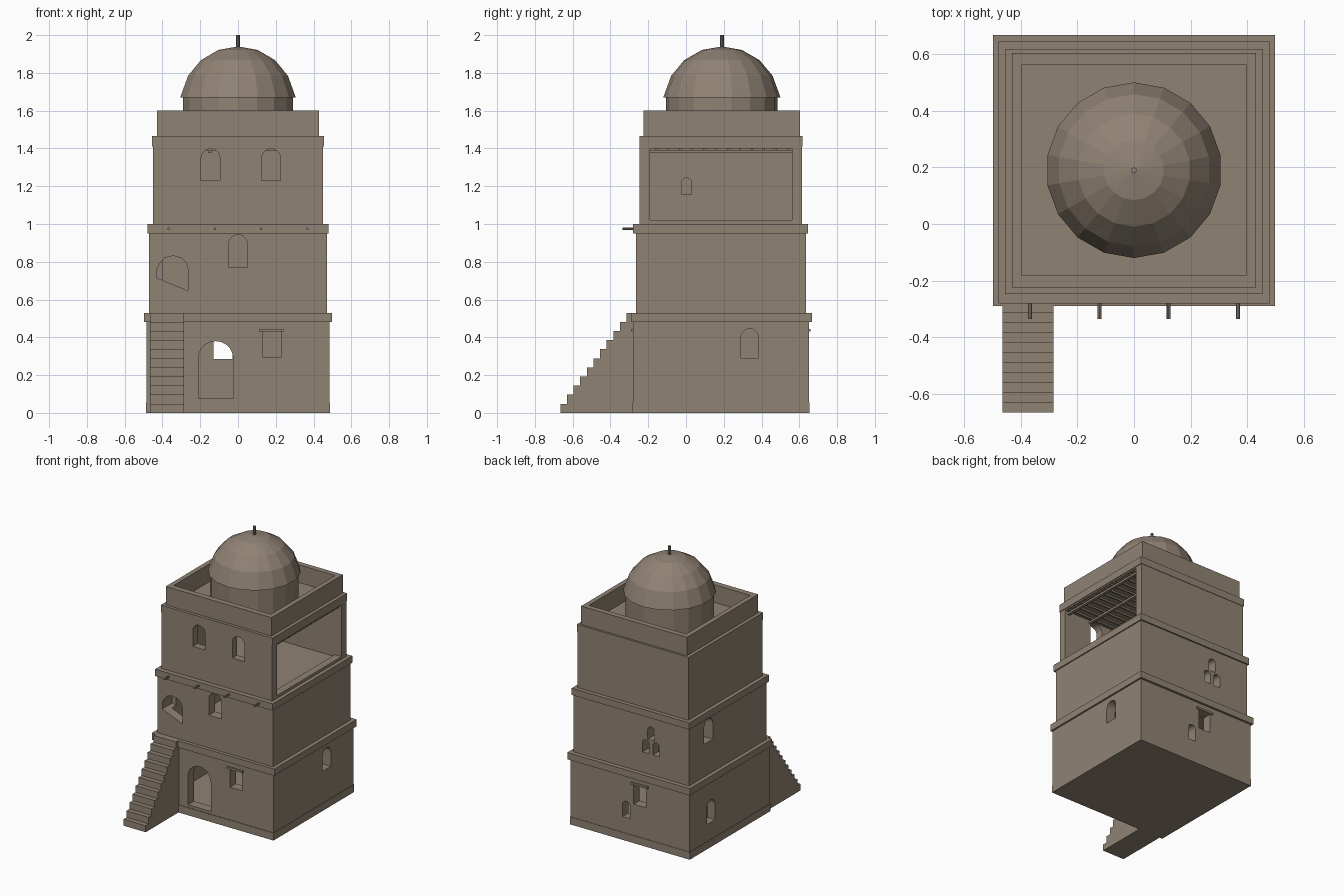
import bpy, bmesh, math
from mathutils import Vector

if "Cube" in bpy.data.objects:
    bpy.data.objects.remove(bpy.data.objects["Cube"], do_unlink=True)

CY = 0.19  # centre of the tower along y

clay = bpy.data.materials.new("sun_dried_clay")
clay.use_nodes = True
clay.diffuse_color = (0.28, 0.225, 0.175, 1)
clay.node_tree.nodes["Principled BSDF"].inputs["Base Color"].default_value = clay.diffuse_color


def finish(name, bm):
    bmesh.ops.recalc_face_normals(bm, faces=bm.faces)
    mesh = bpy.data.meshes.new(name)
    bm.to_mesh(mesh)
    bm.free()
    mesh.materials.append(clay)
    obj = bpy.data.objects.new(name, mesh)
    bpy.context.collection.objects.link(obj)
    return obj


def box(name, x, y, z):
    bm = bmesh.new()
    bmesh.ops.create_cube(bm, size=1)
    for v in bm.verts:
        v.co = Vector([a + (b - a) * (c + 0.5) for (a, b), c in zip((x, y, z), v.co)])
    return finish(name, bm)


def prism(name, outline, axis, a, b):
    """Extrude a (u, z) outline along axis from a to b."""
    bm = bmesh.new()
    verts = [bm.verts.new((u, a, z) if axis == "y" else (a, u, z)) for u, z in outline]
    face = bm.faces.new(verts)
    moved = bmesh.ops.extrude_face_region(bm, geom=[face])["geom"]
    step = Vector((0, b - a, 0)) if axis == "y" else Vector((b - a, 0, 0))
    bmesh.ops.translate(bm, vec=step, verts=[g for g in moved if isinstance(g, bmesh.types.BMVert)])
    return finish(name, bm)


def arch(axis, u0, u1, z0, z1, a, b):
    r, c = (u1 - u0) / 2, (u0 + u1) / 2
    pts = [(u0, z0), (u1, z0)]
    for i in range(11):
        t = math.pi * i / 10
        pts.append((c + r * math.cos(t), z1 - r + r * math.sin(t)))
    return prism("arch_cutter", pts, axis, a, b)


def lathe(name, profile, sides, y):
    bm = bmesh.new()
    prev = None
    for r, z in profile:
        if r == 0:
            ring = [bm.verts.new((0, y, z))] * sides
        else:
            ring = []
            for i in range(sides):
                t = math.pi / 2 + math.tau * i / sides
                ring.append(bm.verts.new((r * math.cos(t), y + r * math.sin(t), z)))
        if prev:
            for i in range(sides):
                j = (i + 1) % sides
                quad = list(dict.fromkeys([prev[i], prev[j], ring[j], ring[i]]))
                if len(quad) > 2:
                    bm.faces.new(quad)
        prev = ring
    return finish(name, bm)


def carve(obj, cutters):
    bpy.context.view_layer.objects.active = obj
    for cutter in cutters:
        cutter.hide_render = True
        mod = obj.modifiers.new("opening", "BOOLEAN")
        mod.operation = "DIFFERENCE"
        mod.solver = "EXACT"
        mod.object = cutter
        bpy.ops.object.modifier_apply(modifier=mod.name)
        bpy.data.objects.remove(cutter, do_unlink=True)


def slab(name, hx, y0, y1, z0, z1):
    return box(name, (-hx, hx), (y0, y1), (z0, z1))


# Ground storey with door, windows and inner room
ground = slab("ground_storey", 0.485, -0.28, 0.65, 0.0, 0.48)
carve(ground, [
    slab("room", 0.41, -0.21, 0.58, 0.06, 0.465),
    arch("y", -0.21, -0.025, 0.075, 0.38, -0.4, -0.15),
    box("window", (0.13, 0.23), (-0.4, -0.15), (0.295, 0.43)),
    box("window", (-0.13, -0.03), (0.5, 0.8), (0.285, 0.43)),
    arch("y", 0.0, 0.06, 0.17, 0.29, 0.5, 0.8),
    arch("x", 0.29, 0.385, 0.29, 0.445, 0.35, 0.6),
    arch("x", 0.355, 0.45, 0.18, 0.345, -0.6, -0.425),
])
plinth = slab("plinth", 0.488, -0.284, 0.653, 0.0, 0.055)
box("front_lintel", (0.11, 0.24), (-0.29, -0.25), (0.43, 0.445))
box("back_lintel", (-0.15, -0.01), (0.62, 0.66), (0.43, 0.445))
slab("ground_cornice", 0.498, -0.29, 0.667, 0.48, 0.53)

# Middle storey
middle = slab("middle_storey", 0.47, -0.265, 0.635, 0.53, 0.95)
broken = [(-0.43, 0.715), (-0.265, 0.647), (-0.265, 0.76), (-0.275, 0.795), (-0.3, 0.82),
          (-0.345, 0.832), (-0.39, 0.82), (-0.415, 0.79), (-0.43, 0.76)]
carve(middle, [
    slab("room", 0.4, -0.195, 0.565, 0.545, 0.946),
    arch("y", -0.05, 0.05, 0.77, 0.943, -0.4, -0.15),
    prism("doorway", broken, "y", -0.4, -0.15),
    arch("x", 0.36, 0.46, 0.77, 0.943, -0.6, -0.35),
    arch("y", -0.23, -0.175, 0.68, 0.775, 0.5, 0.8),
    arch("y", -0.145, -0.09, 0.68, 0.775, 0.5, 0.8),
    arch("y", -0.188, -0.133, 0.785, 0.88, 0.5, 0.8),
])
slab("middle_cornice", 0.478, -0.28, 0.645, 0.95, 1.0)

# Roof pole ends along the front
for i in range(4):
    x = -0.367 + i * 0.2447
    bm = bmesh.new()
    bmesh.ops.create_cone(bm, cap_ends=True, segments=8, radius1=0.007, radius2=0.007, depth=0.09)
    for v in bm.verts:
        v.co = Vector((x + v.co.x, -0.29 + v.co.z, 0.975 + v.co.y))
    finish("pole_end_%d" % (i + 1), bm)

# Upper storey with a loggia open to one side
upper = slab("upper_storey", 0.45, -0.245, 0.615, 1.0, 1.41)
carve(upper, [
    slab("room", 0.395, -0.19, 0.56, 1.005, 1.4),
    box("loggia", (0.3, 0.6), (-0.19, 0.56), (1.02, 1.4)),
    arch("y", -0.195, -0.095, 1.23, 1.398, -0.4, -0.15),
    arch("y", 0.125, 0.225, 1.23, 1.398, -0.4, -0.15),
    arch("x", -0.025, 0.03, 1.155, 1.245, -0.425, -0.3),
])
# Ceiling beams
for i in range(5):
    x = -0.34 + i * 0.19
    box("ceiling_beam_%d" % (i + 1), (x - 0.01, x + 0.01), (-0.2, 0.57), (1.375, 1.391))
for i in range(12):
    y = -0.155 + i * 0.063
    box("ceiling_joist_%d" % (i + 1), (-0.4, 0.44), (y - 0.006, y + 0.006), (1.388, 1.402))
slab("upper_cornice", 0.455, -0.247, 0.618, 1.41, 1.465)

# Parapet around the roof terrace
parapet = slab("parapet", 0.43, -0.225, 0.603, 1.46, 1.6)
carve(parapet, [slab("terrace", 0.395, -0.182, 0.563, 1.47, 1.7)])

# Dome on a drum, with a finial
lathe("drum", [(0, 1.465), (0.295, 1.465), (0.295, 1.675), (0, 1.675)], 18, CY)
R, Z = 0.31, 1.63
dome = [(0, 1.67), (R, 1.67)]
for deg in (10, 30, 50, 70):
    t = math.radians(deg)
    dome.append((R * math.cos(t), Z + R * math.sin(t)))
lathe("dome", dome + [(0, Z + R)], 18, CY)
lathe("finial", [(0, 1.92), (0.01, 1.92), (0.01, 2.0), (0, 2.0)], 10, CY)

# Outside staircase
steps, y0, y1 = 11, -0.665, -0.28
profile = [(y0, 0)]
for i in range(steps):
    y = y0 + (y1 - y0) * i / steps
    z = 0.53 * (i + 1) / steps
    profile += [(y, z), (y0 + (y1 - y0) * (i + 1) / steps, z)]
prism("staircase", profile + [(y1, 0)], "x", -0.465, -0.285)
